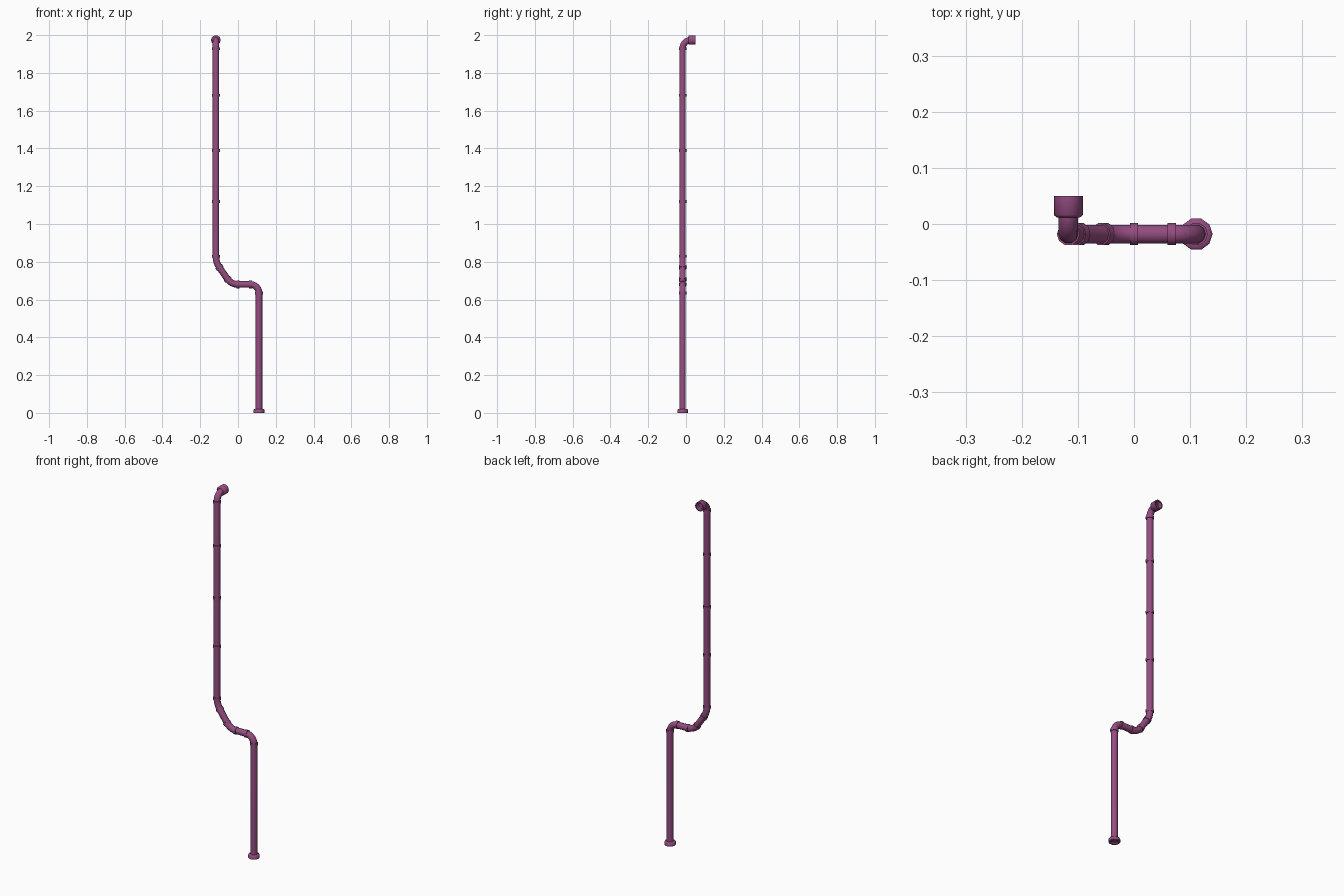
import bpy, bmesh, math
from mathutils import Vector

if "Cube" in bpy.data.objects:
    bpy.data.objects.remove(bpy.data.objects["Cube"])

SIDES = 10
R = 0.0175
Y = -0.018
XL, XR = -0.117, 0.111

mat = bpy.data.materials.new("plum_paint")
mat.diffuse_color = (0.30, 0.075, 0.22, 1)
mat.use_nodes = True
mat.node_tree.nodes["Principled BSDF"].inputs["Base Color"].default_value = mat.diffuse_color


def sweep(name, pts, radii, caps=(True, True), closed=False):
    """Skin rings of the given radii along a path of points."""
    pts = [Vector(p) for p in pts]
    axes = []
    for i in range(len(pts)):
        a = pts[i] - pts[i - 1] if i else Vector()
        b = pts[i + 1] - pts[i] if i < len(pts) - 1 else Vector()
        t = a.normalized() + b.normalized()
        axes.append(t.normalized() if t.length > 1e-6 else axes[-1])
    # the first axis seeds the frame, later frames are carried along the path
    side = Vector((1, 0, 0))
    if abs(axes[0].x) > 0.9:
        side = Vector((0, 0, 1))
    bm = bmesh.new()
    rings = []
    for p, t, r in zip(pts, axes, radii):
        side = (side - t * side.dot(t)).normalized()
        up = t.cross(side)
        rings.append([bm.verts.new(p + r * (side * math.cos(a) + up * math.sin(a)))
                      for a in (2 * math.pi * k / SIDES for k in range(SIDES))])
    for a, b in zip(rings, rings[1:]):
        for k in range(SIDES):
            n = (k + 1) % SIDES
            bm.faces.new((a[k], a[n], b[n], b[k]))
    if caps[0]:
        bm.faces.new(rings[0][::-1])
    if caps[1]:
        bm.faces.new(rings[-1])
    return finish(name, bm)


def finish(name, bm):
    bmesh.ops.recalc_face_normals(bm, faces=bm.faces)
    me = bpy.data.meshes.new(name)
    bm.to_mesh(me)
    bm.free()
    ob = bpy.data.objects.new(name, me)
    bpy.context.collection.objects.link(ob)
    me.materials.append(mat)
    bpy.ops.object.select_all(action='DESELECT')
    ob.select_set(True)
    bpy.context.view_layer.objects.active = ob
    bpy.ops.object.shade_smooth_by_angle(angle=math.radians(50))
    return ob


def lathe(name, start, axis, profile):
    """Closed (distance, radius) profile turned about an axis."""
    start, t = Vector(start), Vector(axis).normalized()
    side = Vector((1, 0, 0)) if abs(t.x) < 0.9 else Vector((0, 0, 1))
    side = (side - t * side.dot(t)).normalized()
    up = t.cross(side)
    bm = bmesh.new()
    rings = [[bm.verts.new(start + t * d + r * (side * math.cos(a) + up * math.sin(a)))
              for a in (2 * math.pi * k / SIDES for k in range(SIDES))] for d, r in profile]
    for a, b in zip(rings, rings[1:] + rings[:1]):
        for k in range(SIDES):
            n = (k + 1) % SIDES
            bm.faces.new((a[k], a[n], b[n], b[k]))
    return finish(name, bm)


def collar(name, centre, axis):
    h, r = 0.0075, 0.0205
    lathe(name, centre, axis, [(-h, R * 0.9), (-h, r), (h, r), (h, R * 0.9)])


def bend(p0, corner, p1, n=6):
    """Rounded corner points between two tangent points."""
    p0, c, p1 = Vector(p0), Vector(corner), Vector(p1)
    d0, d1 = (p0 - c).normalized(), (p1 - c).normalized()
    L = (p0 - c).length
    half = d0.angle(d1) / 2
    rad = L * math.tan(half)
    o = c + (d0 + d1).normalized() * (L / math.cos(half))
    u, v = (p0 - o), (p1 - o)
    w = math.pi - 2 * half
    return [o + (u * math.sin((1 - k / n) * w) + v * math.sin(w * k / n)) / math.sin(w)
            for k in range(n + 1)]


# Path corners and tangent points
diag = Vector((0.045, 0, -0.065)).normalized()
c1 = Vector((XL, Y, 0.797))
c2 = c1 + diag * ((0.797 - 0.68) / -diag.z)
c3 = Vector((XR, Y, 0.68))
c4 = Vector((XL, Y, 1.974))
X, Z = Vector((1, 0, 0)), Vector((0, 0, 1))

# Main pipe run from the floor up to the outlet
path = [Vector((XR, Y, 0.006))]
path += bend(c3 - Z * 0.045, c3, c3 - X * 0.045)
path += bend(c2 + X * 0.035, c2, c2 - diag * 0.035, 4)
path += bend(c1 + diag * 0.032, c1, c1 + Z * 0.032, 4)
path += bend(c4 - Z * 0.044, c4, c4 + Vector((0, 0.032, 0)).normalized() * 0.044)
sweep("pipe", path, [R] * len(path))

# Joint collars
for i, z in enumerate((1.928, 1.682, 1.39, 1.12, 0.829)):
    collar(f"riser_collar_{i + 1}", (XL, Y, z), Z)
collar("upper_diagonal_collar", c1 + diag * 0.032, diag)
collar("lower_diagonal_collar", c2 - diag * 0.033, diag)
collar("horizontal_collar_left", (0, Y, 0.68), X)
collar("horizontal_collar_right", (0.067, Y, 0.68), X)
collar("lower_collar", (XR, Y, 0.635), Z)

# Floor flange
lathe("floor_flange", (XR, Y, 0), Z,
      [(0, 0.019), (0, 0.029), (0.017, 0.029), (0.02, 0.026), (0.02, 0.015), (0.006, 0.015)])

# Outlet socket
lathe("outlet_socket", (XL, 0.012, 1.974), (0, 1, 0),
      [(0, 0.015), (0, 0.021), (0.004, 0.026), (0.038, 0.026), (0.038, 0.02), (0.014, 0.02), (0.014, 0.015)])
